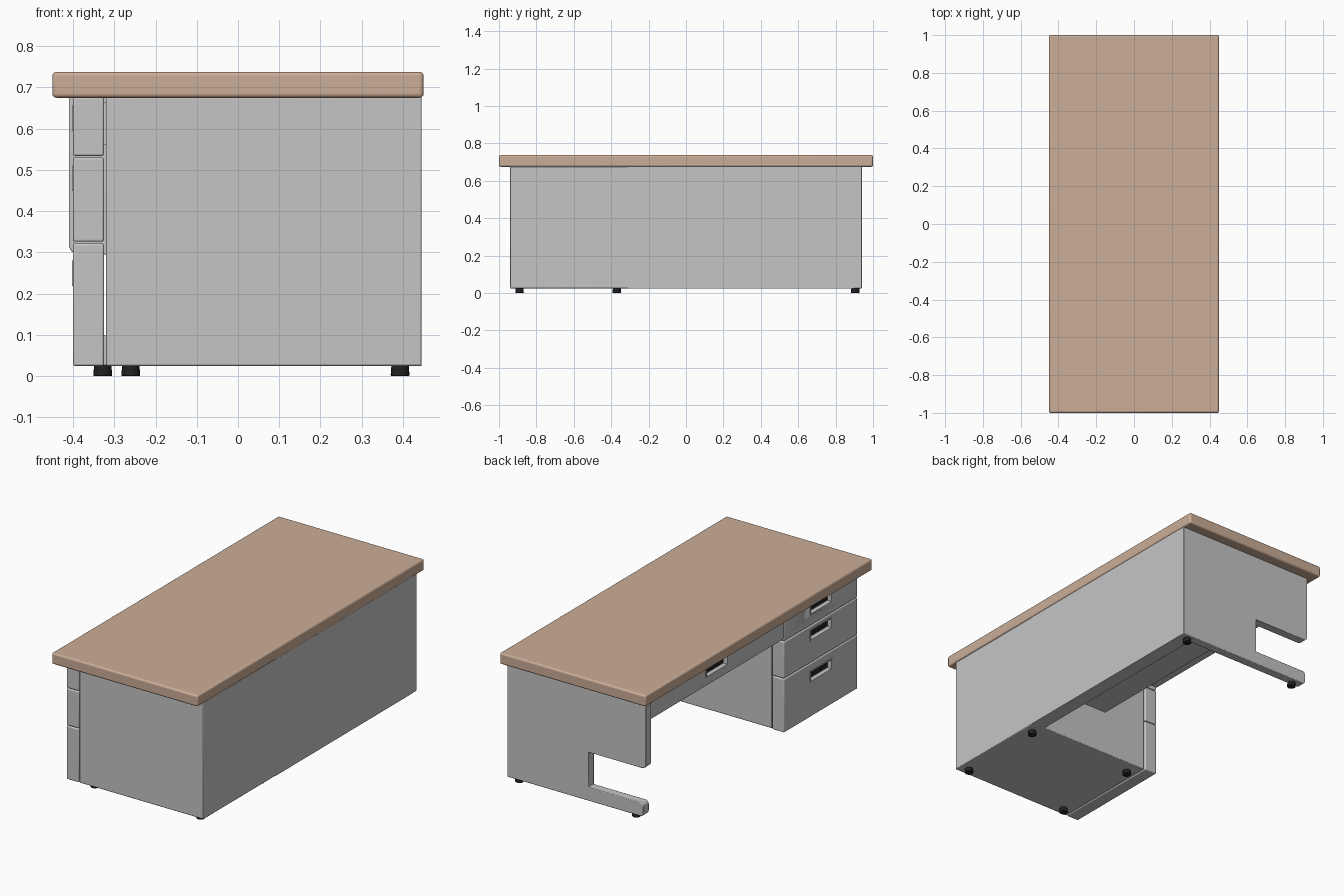
import bpy, bmesh, math

if "Cube" in bpy.data.objects:
    bpy.data.objects.remove(bpy.data.objects["Cube"])


def mat(name, rgb):
    m = bpy.data.materials.new(name)
    m.diffuse_color = (*rgb, 1)
    m.use_nodes = True
    m.node_tree.nodes["Principled BSDF"].inputs["Base Color"].default_value = m.diffuse_color
    return m


GREY = mat("grey metal", (0.56, 0.56, 0.56))
WOOD = mat("tan wood", (0.60, 0.42, 0.31))
BLACK = mat("black plastic", (0.015, 0.015, 0.017))


def finish(name, bm, material, bevel=0.0, segments=3):
    bmesh.ops.recalc_face_normals(bm, faces=bm.faces[:])
    mesh = bpy.data.meshes.new(name)
    bm.to_mesh(mesh)
    bm.free()
    ob = bpy.data.objects.new(name, mesh)
    bpy.context.collection.objects.link(ob)
    mesh.materials.append(material)
    if bevel:
        b = ob.modifiers.new("rounding", 'BEVEL')
        b.width, b.segments, b.limit_method = bevel, segments, 'ANGLE'
    bpy.ops.object.select_all(action='DESELECT')
    ob.select_set(True)
    bpy.context.view_layer.objects.active = ob
    bpy.ops.object.shade_smooth_by_angle(angle=math.radians(35))
    return ob


def box(name, x, y, z, material, bevel=0.0, segments=3):
    bm = bmesh.new()
    bmesh.ops.create_cube(bm, size=1)
    for v in bm.verts:
        v.co = [(r[0] + r[1]) / 2 + c * (r[1] - r[0]) for c, r in zip(v.co, (x, y, z))]
    return finish(name, bm, material, bevel, segments)


def rounded(points):
    """Replace each (x, z, radius) corner by an arc-like curve."""
    out = []
    for i, (x, z, r) in enumerate(points):
        if r == 0:
            out.append((x, z))
            continue
        ends = []
        for nx, nz, _ in (points[i - 1], points[(i + 1) % len(points)]):
            d = math.hypot(nx - x, nz - z)
            ends.append(((nx - x) / d * r, (nz - z) / d * r))
        (ax, az), (bx, bz) = ends
        for k in range(7):
            t = math.pi / 2 * k / 6
            u, w = 1 - math.sin(t), 1 - math.cos(t)
            out.append((x + ax * u + bx * w, z + az * u + bz * w))
    return out


# Desk top
box("desk_top", (-0.45, 0.45), (-1, 1), (0.675, 0.738), WOOD, 0.01, 4)

# Back panel and drawer pedestal
box("back_panel", (0.365, 0.445), (-0.31, 0.90), (0.025, 0.677), GREY)
box("pedestal", (-0.32, 0.445), (-0.94, -0.30), (0.025, 0.677), GREY, 0.004, 2)

# End panel with a notch that leaves a low leg
bm = bmesh.new()
outline = rounded([(0.445, 0.025, 0), (0.445, 0.677, 0), (-0.41, 0.677, 0),
                   (-0.41, 0.295, 0.025), (-0.056, 0.295, 0), (-0.056, 0.10, 0),
                   (-0.395, 0.10, 0.02), (-0.395, 0.025, 0.02)])
face = bm.faces.new([bm.verts.new((x, 0.89, z)) for x, z in outline])
ext = bmesh.ops.extrude_face_region(bm, geom=[face])
bmesh.ops.translate(bm, vec=(0, 0.05, 0),
                    verts=[g for g in ext["geom"] if isinstance(g, bmesh.types.BMVert)])
finish("end_panel", bm, GREY, 0.003, 2)

# Box behind the centre drawer
box("centre_drawer_box", (-0.01, 0.37), (-0.25, 0.85), (0.235, 0.677), GREY)


def drawer(name, y, z, handle_z):
    front = box(name, (-0.40, -0.325), y, z, GREY, 0.005, 3)
    c = (y[0] + y[1]) / 2
    # Recessed grip
    cutter = box(name + "_cutter", (-0.45, -0.378), (c - 0.09, c + 0.09),
                 (handle_z - 0.025, handle_z + 0.025), GREY)
    cutter.hide_render = True
    cutter.hide_set(True)
    cut = front.modifiers.new("grip", 'BOOLEAN')
    cut.object, cut.operation, cut.solver = cutter, 'DIFFERENCE', 'EXACT'
    box(name + "_grip_back", (-0.384, -0.377), (c - 0.08, c + 0.08),
        (handle_z - 0.017, handle_z + 0.022), BLACK)
    # Raised rim round the grip
    for s in (-1, 1):
        box(name + "_grip_rim_level", (-0.403, -0.379), (c - 0.097, c + 0.097),
            sorted((handle_z + s * 0.025, handle_z + s * 0.031)), GREY)
        box(name + "_grip_rim_upright", (-0.403, -0.379),
            sorted((c + s * 0.09, c + s * 0.097)),
            (handle_z - 0.025, handle_z + 0.025), GREY)


# Drawer fronts
PED = (-0.94, -0.293)
drawer("bottom_drawer", PED, (0.025, 0.322), 0.25)
drawer("middle_drawer", PED, (0.326, 0.530), 0.48)
drawer("top_drawer", PED, (0.534, 0.677), 0.625)
drawer("centre_drawer", (-0.289, 0.89), (0.548, 0.677), 0.625)
# Runner joining the centre drawer front to its box
box("centre_drawer_tray", (-0.33, 0.0), (-0.25, 0.85), (0.56, 0.665), GREY)

# Feet
for x, y in [(-0.26, -0.89), (-0.26, -0.37), (0.393, -0.89), (0.393, -0.37),
             (0.393, 0.905), (-0.328, 0.905)]:
    bm = bmesh.new()
    bmesh.ops.create_cone(bm, cap_ends=True, segments=20, radius1=0.023,
                          radius2=0.021, depth=0.027)
    bmesh.ops.translate(bm, verts=bm.verts[:], vec=(x, y, 0.0135))
    finish("foot", bm, BLACK, 0.003, 2)
